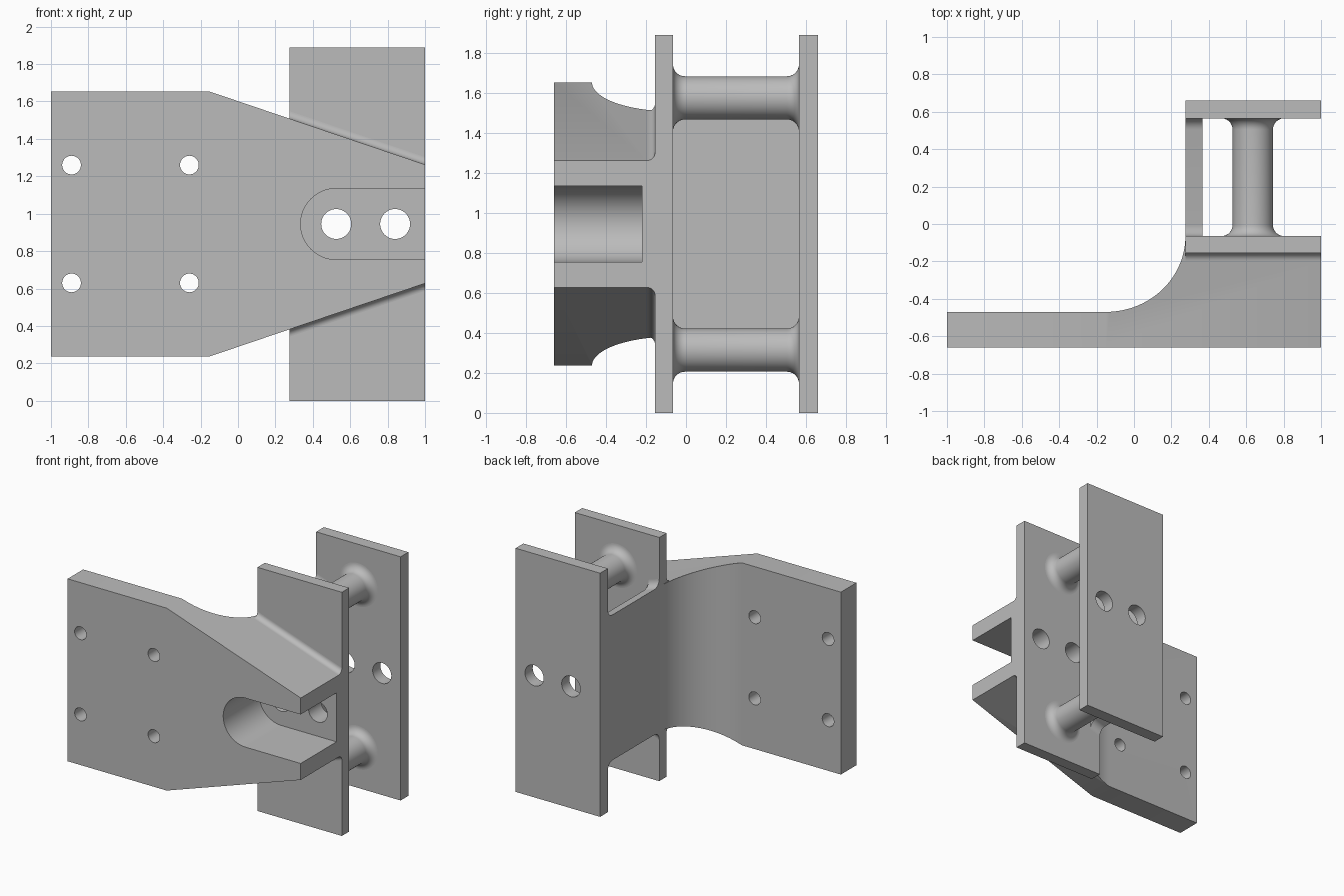
import bpy, bmesh, math
from mathutils import Matrix, Vector

cube = bpy.data.objects.get("Cube")
if cube:
    bpy.data.objects.remove(cube, do_unlink=True)

grey = bpy.data.materials.new("plain grey")
grey.use_nodes = True
grey.diffuse_color = (0.5, 0.5, 0.5, 1)
grey.node_tree.nodes["Principled BSDF"].inputs["Base Color"].default_value = (0.5, 0.5, 0.5, 1)

MID = 0.945                     # mid height, plane of symmetry
EDGE, END = 0.275, 1.0          # x range of the plates
FRONT = (-0.155, -0.065)        # y range of the front plate
BACK = (0.565, 0.66)            # y range of the back plate
BEND = -0.15                    # x where the arm begins to taper


def half_height(x):
    return 0.7075 - 0.339 * max(0, x - BEND)


def finish(name, bm):
    bmesh.ops.recalc_face_normals(bm, faces=bm.faces)
    mesh = bpy.data.meshes.new(name)
    bm.to_mesh(mesh)
    bm.free()
    mesh.materials.append(grey)
    obj = bpy.data.objects.new(name, mesh)
    bpy.context.collection.objects.link(obj)
    return obj


def loft(name, ring_a, ring_b, crease_x=None):
    """Solid between two matching rings; caps may fold along crease_x."""
    bm = bmesh.new()
    a = [bm.verts.new(p) for p in ring_a]
    b = [bm.verts.new(p) for p in ring_b]
    for i in range(len(a)):
        j = (i + 1) % len(a)
        bm.faces.new((a[i], a[j], b[j], b[i]))
    bm.faces.new(a)
    bm.faces.new(b)
    if crease_x is not None:
        for ring in (a, b):
            fold = [v for v in ring if abs(v.co.x - crease_x) < 1e-5]
            bmesh.ops.connect_verts(bm, verts=fold)
    return finish(name, bm)


def box(name, x, y, z):
    ring = [(x[0], y[0]), (x[1], y[0]), (x[1], y[1]), (x[0], y[1])]
    return loft(name, [(*p, z[0]) for p in ring], [(*p, z[1]) for p in ring])


def tapered(name, x0, x1, section):
    """Sweep a (y, extra height) section along x, mirrored about mid height."""
    def ring(x):
        top = [(x, y, MID + half_height(x) + d) for y, d in section]
        return top + [(x, y, 2 * MID - z) for _, y, z in reversed(top)]
    return loft(name, ring(x0), ring(x1))


def fillet(y_wall, direction, r, n=10):
    """Concave quarter arc from the wall down to the surface."""
    angles = [i / n * math.pi / 2 for i in range(n + 1)]
    return [(y_wall + direction * r * (1 - math.cos(t)), r * (1 - math.sin(t)))
            for t in angles]


def cut(obj, cutters):
    for c in cutters:
        mod = obj.modifiers.new("cut", "BOOLEAN")
        mod.operation, mod.solver, mod.object = "DIFFERENCE", "EXACT", c
    graph = bpy.context.evaluated_depsgraph_get()
    mesh = bpy.data.meshes.new_from_object(obj.evaluated_get(graph))
    obj.modifiers.clear()
    obj.data = mesh


def hole(x, z, r):
    bm = bmesh.new()
    turn = Matrix.Translation((x, 0, z)) @ Matrix.Rotation(math.pi / 2, 4, "X")
    bmesh.ops.create_cone(bm, cap_ends=True, segments=48, radius1=r, radius2=r,
                          depth=3, matrix=turn)
    obj = finish("hole_cutter", bm)
    obj.hide_render = True
    return obj


# Cutters: small mounting holes, large pin holes and the round-ended slot
mount_holes = [hole(x, MID + s * 0.315, 0.05) for x in (-0.89, -0.26) for s in (-1, 1)]
pin_holes = [hole(x, MID, 0.08) for x in (0.525, 0.84)]
slot_r, slot_x = 0.19, 0.525
arc = [math.pi * (0.5 + i / 32) for i in range(33)]
outline = [(slot_x + slot_r * math.cos(t), MID + slot_r * math.sin(t)) for t in arc]
outline += [(1.2, MID - slot_r), (1.2, MID + slot_r)]
slot = loft("slot_cutter", [(x, -0.8, z) for x, z in outline],
            [(x, -0.22, z) for x, z in outline])
slot.hide_render = True

# Arm: plan outline with a large hollow curve, tapering in height
root_r = 0.04
root_y = FRONT[0] - root_r
curve = [i / 32 * math.pi / 2 for i in range(33)]
rx, ry = EDGE - BEND, 0.47 + FRONT[1]
plan = [(-1, -0.66), (BEND, -0.66), (END, -0.66), (END, root_y), (EDGE, root_y)]
plan += [(BEND + rx * math.cos(t), FRONT[1] - ry * math.sin(t)) for t in curve]
plan += [(-1, -0.47)]
arm = loft("arm", [(x, y, MID - half_height(x)) for x, y in plan],
           [(x, y, MID + half_height(x)) for x, y in plan], crease_x=BEND)
cut(arm, mount_holes + [slot] + pin_holes)

# Filleted root joining the arm to the front plate
root = tapered("arm_root", EDGE, END, fillet(FRONT[0], -1, root_r))
cut(root, pin_holes)

# Two upright plates
plates = [box(n, (EDGE, END), y, (0, 2 * MID))
          for n, y in (("front_plate", FRONT), ("back_plate", BACK))]
for plate in plates:
    cut(plate, pin_holes)

# Web between the plates, flared where it meets them
web_r = 0.06
section = fillet(FRONT[1], 1, web_r) + fillet(BACK[0], -1, web_r)[::-1]
web = tapered("web", EDGE, 0.365, section)

# Round spacer posts with flared ends
posts = []
for label, s in (("lower", -1), ("upper", 1)):
    bm = bmesh.new()
    centre = Vector((0.635, 0, MID + s * 0.631))
    path = [centre + Vector((0.108 + d, y, 0)) for y, d in section]
    path = [Vector((centre.x, FRONT[1], centre.z))] + path
    path += [Vector((centre.x, BACK[0], centre.z))]
    verts = [bm.verts.new(p) for p in path]
    edges = [bm.edges.new(pair) for pair in zip(verts, verts[1:])]
    bmesh.ops.spin(bm, geom=verts + edges, cent=centre, axis=(0, 1, 0),
                   angle=2 * math.pi, steps=48)
    bmesh.ops.remove_doubles(bm, verts=bm.verts, dist=1e-4)
    posts.append(finish(label + "_post", bm))

# Remove the cutters and smooth the curved faces
for c in mount_holes + pin_holes + [slot]:
    bpy.data.objects.remove(c, do_unlink=True)
bpy.ops.object.select_all(action="DESELECT")
for obj in [arm, root, web] + plates + posts:
    obj.select_set(True)
    bpy.context.view_layer.objects.active = obj
bpy.ops.object.shade_smooth_by_angle(angle=math.radians(25))
